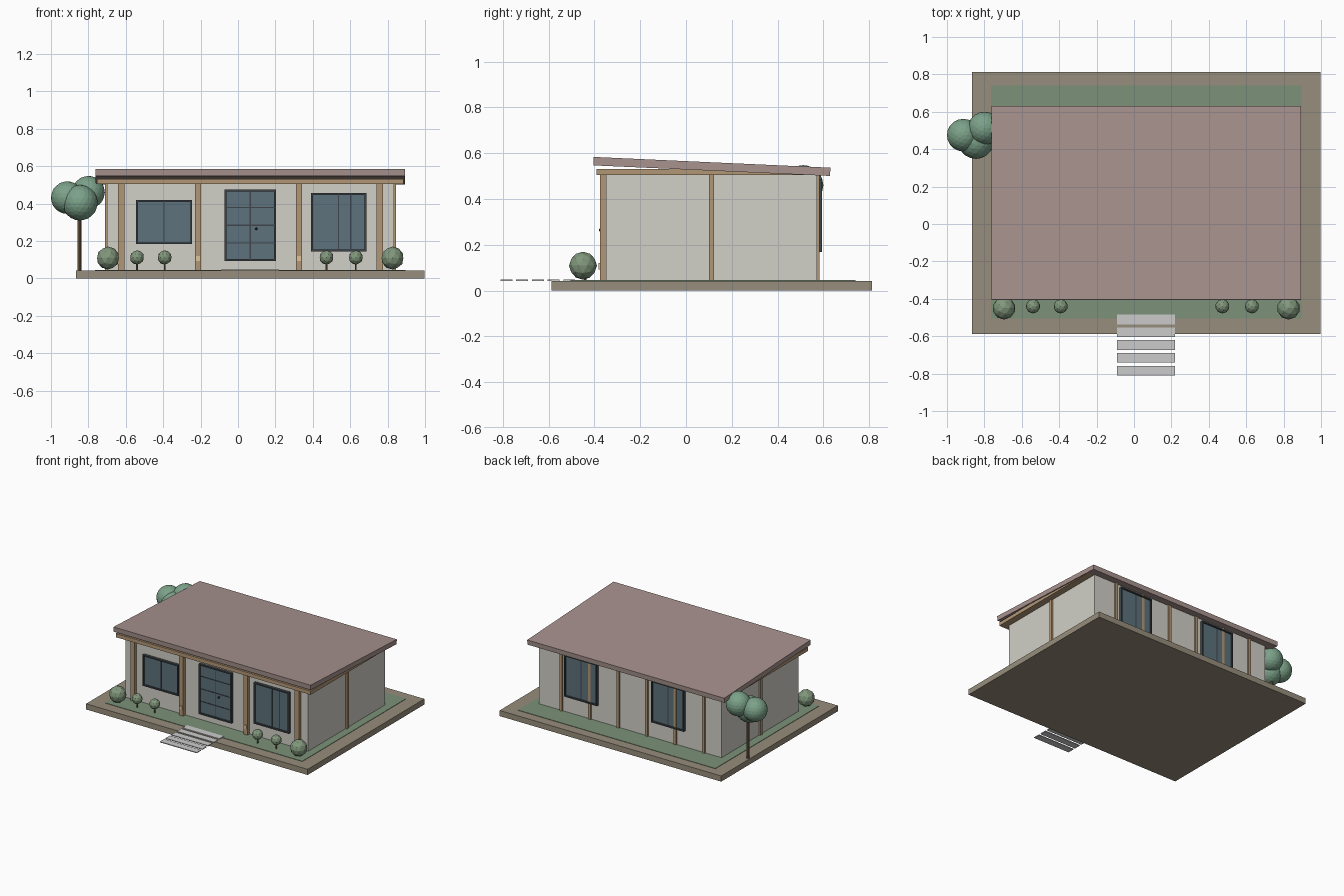
import bpy, bmesh, math
from mathutils import Vector

if "Cube" in bpy.data.objects:
    bpy.data.objects.remove(bpy.data.objects["Cube"])


def material(name, r, g, b):
    m = bpy.data.materials.new(name)
    m.diffuse_color = (r, g, b, 1)
    m.use_nodes = True
    m.node_tree.nodes["Principled BSDF"].inputs["Base Color"].default_value = m.diffuse_color
    return m


STONE = material("stone", 0.31, 0.27, 0.20)
GRASS = material("grass", 0.20, 0.29, 0.19)
WALL = material("plaster", 0.64, 0.63, 0.57)
WOOD = material("wood", 0.45, 0.31, 0.18)
ROOF = material("roof", 0.39, 0.29, 0.27)
GLASS = material("glass", 0.11, 0.17, 0.20)
FRAME = material("dark_frame", 0.05, 0.06, 0.07)
LEAF = material("leaf", 0.20, 0.36, 0.25)
BUSH = material("bush", 0.22, 0.31, 0.20)
TRUNK = material("trunk", 0.20, 0.13, 0.08)
LAMP = material("lamp", 0.75, 0.55, 0.32)


def finish(bm, name, mat):
    bmesh.ops.recalc_face_normals(bm, faces=bm.faces)
    me = bpy.data.meshes.new(name)
    bm.to_mesh(me)
    bm.free()
    ob = bpy.data.objects.new(name, me)
    if mat:
        me.materials.append(mat)
    bpy.context.collection.objects.link(ob)
    return ob


def add_box(bm, x0, x1, y0, y1, z0, z1):
    vs = bmesh.ops.create_cube(bm, size=1)["verts"]
    for v in vs:
        v.co = Vector(((x0 + x1) / 2 + v.co.x * (x1 - x0),
                       (y0 + y1) / 2 + v.co.y * (y1 - y0),
                       (z0 + z1) / 2 + v.co.z * (z1 - z0)))


def boxes(name, mat, *specs):
    bm = bmesh.new()
    for s in specs:
        add_box(bm, *s)
    return finish(bm, name, mat)


def ball(name, mat, loc, r, sub):
    bm = bmesh.new()
    bmesh.ops.create_icosphere(bm, subdivisions=sub, radius=r)
    bmesh.ops.translate(bm, verts=bm.verts, vec=loc)
    return finish(bm, name, mat)


def stem(name, x, y, z0, z1, r):
    bm = bmesh.new()
    bmesh.ops.create_cone(bm, cap_ends=True, segments=10, radius1=r, radius2=r, depth=z1 - z0)
    bmesh.ops.translate(bm, verts=bm.verts, vec=(x, y, (z0 + z1) / 2))
    return finish(bm, name, TRUNK)


def window(name, x0, x1, z0, z1, wall_y, side, cols=(0.5,), rows=()):
    """Framed pane on a wall; side is -1 for the front and 1 for the back."""
    def ys(depth):
        return sorted((wall_y - side * 0.01, wall_y + side * depth))
    t = 0.01
    f, m = ys(0.02), ys(0.012)
    bars = [(x0, x0 + t, *f, z0, z1), (x1 - t, x1, *f, z0, z1),
            (x0 + t, x1 - t, *f, z0, z0 + t), (x0 + t, x1 - t, *f, z1 - t, z1)]
    for c in cols:
        x = x0 + (x1 - x0) * c
        bars.append((x - 0.003, x + 0.003, *m, z0 + t, z1 - t))
    for c in rows:
        z = z0 + (z1 - z0) * c
        bars.append((x0 + t, x1 - t, *m, z - 0.003, z + 0.003))
    boxes(name + "_frame", FRAME, *bars)
    boxes(name + "_glass", GLASS, (x0 + t / 2, x1 - t / 2, *ys(0.009), z0 + t / 2, z1 - t / 2))


# Plot, lawn and path slabs
boxes("base", STONE, (-0.865, 0.997, -0.588, 0.813, 0, 0.043))
boxes("lawn", GRASS, (-0.765, 0.895, -0.505, 0.74, 0.04, 0.046))
boxes("path_slabs", None, *[(-0.09, 0.22, y, y + 0.052, 0.042, 0.048)
                            for y in (-0.536 - 0.0685 * i for i in range(5))])

# House body and roof plate
FRONT, BACK = -0.35, 0.573
LEFT, RIGHT = -0.70, 0.835
boxes("walls", WALL, (LEFT, RIGHT, FRONT, BACK, 0.043, 0.515))
boxes("roof_beam", WOOD, (-0.753, 0.885, -0.392, 0.615, 0.504, 0.532))

# Sloped roof from a side profile
bm = bmesh.new()
profile = [(-0.403, 0.547), (0.629, 0.501), (0.631, 0.537), (-0.405, 0.584)]
face = bm.faces.new([bm.verts.new((-0.763, y, z)) for y, z in profile])
ext = bmesh.ops.extrude_face_region(bm, geom=[face])["geom"]
bmesh.ops.translate(bm, vec=(1.656, 0, 0), verts=[g for g in ext if isinstance(g, bmesh.types.BMVert)])
finish(bm, "roof", ROOF)

# Timber posts
boxes("front_posts", WOOD, *[(x - 0.017, x + 0.017, -0.376, FRONT + 0.004, 0.043, 0.51)
                             for x in (-0.624, -0.214, 0.326, 0.757)])
boxes("back_posts", WOOD, *[(x - 0.011, x + 0.011, BACK - 0.01, 0.584, 0.043, 0.51)
                            for x in (-0.555 + 0.24 * i for i in range(6))])
boxes("side_posts", WOOD, (LEFT - 0.011, LEFT + 0.01, 0.1, 0.123, 0.043, 0.51),
      (RIGHT - 0.01, RIGHT + 0.011, 0.1, 0.123, 0.043, 0.51))
boxes("post_lamps", LAMP, *[(x - 0.011, x + 0.011, -0.382, -0.37, 0.092, 0.12)
                            for x in (-0.214, 0.326)])

# Windows and door
window("left_window", -0.545, -0.245, 0.183, 0.418, FRONT, -1)
window("right_window", 0.39, 0.686, 0.145, 0.457, FRONT, -1, (0.5, 0.72))
window("door", -0.072, 0.203, 0.094, 0.475, FRONT, -1, (0.5,), (0.25, 0.5, 0.75))
window("back_window_a", 0.335, 0.61, 0.168, 0.485, BACK, 1)
window("back_window_b", -0.395, -0.12, 0.168, 0.485, BACK, 1)
ball("door_handle", FRAME, (0.098, -0.374, 0.265), 0.007, 2)
boxes("handle_stem", FRAME, (0.095, 0.101, -0.374, -0.355, 0.262, 0.268))

# Bushes and little trees by the front
for i, x in enumerate((-0.695, 0.826)):
    ball(f"bush_{i}", BUSH, (x, -0.45, 0.109), 0.061, 2)
for i, x in enumerate((-0.54, -0.392, 0.473, 0.63)):
    ball(f"small_tree_crown_{i}", BUSH, (x, -0.44, 0.112), 0.038, 2)
    stem(f"small_tree_trunk_{i}", x, -0.44, 0.043, 0.085, 0.005)

# Tall tree at the back left
stem("tree_trunk", -0.848, 0.468, 0.04, 0.36, 0.011)
for i, (x, y, z, r) in enumerate(((-0.913, 0.475, 0.432, 0.087),
                                  (-0.80, 0.512, 0.46, 0.088),
                                  (-0.845, 0.443, 0.405, 0.095))):
    ball(f"tree_crown_{i}", LEAF, (x, y, z), r, 3)
